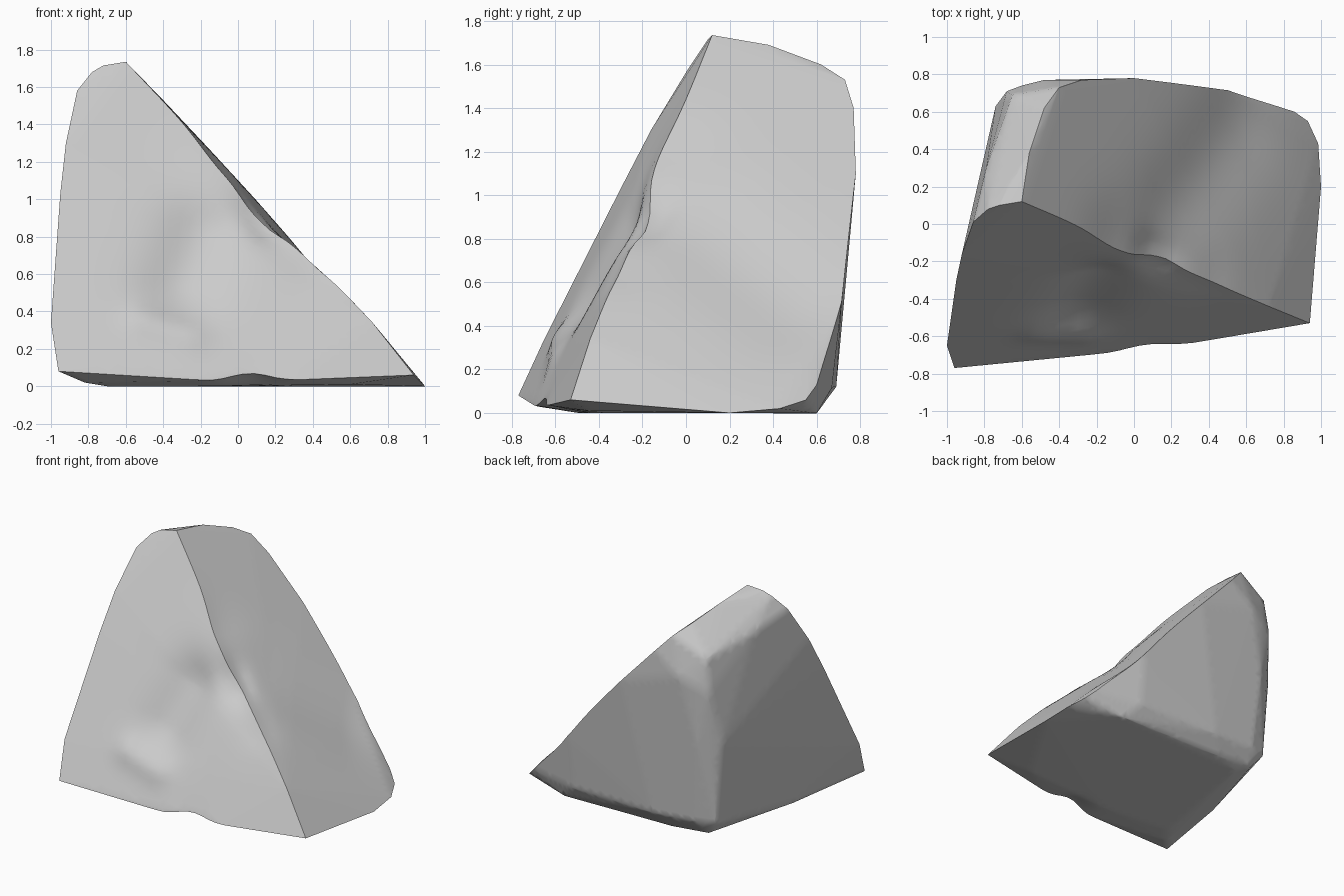
import bpy
import bmesh
import math
from mathutils import Vector
from mathutils.geometry import intersect_point_line

default_cube = bpy.data.objects.get("Cube")
if default_cube:
    bpy.data.objects.remove(default_cube, do_unlink=True)

# Curved left outline of the front face, from the foot up to the peak
front_left_edge = [(-.96, -.77, .08), (-1, -.65, .34), (-.965, -.45, .72), (-.95, -.3, 1.03),
                   (-.92, -.16, 1.3), (-.86, .01, 1.58), (-.78, .08, 1.68), (-.72, .1, 1.715),
                   (-.6, .12, 1.735)]
# Sharp ridge from the peak down to the pointed foot
ridge = [(.52, -.36, .52), (.72, -.44, .34), (.94, -.53, .06)]
# Crest behind the peak, running down the rear rim of the slope
rear_rim = [(-.56, .38, 1.69), (-.48, .62, 1.6), (-.4, .73, 1.53), (-.28, .77, 1.4),
            (0, .78, 1.1), (.28, .735, .79), (.52, .715, .53), (.68, .66, .34),
            (.86, .6, .13), (.93, .55, .06), (.985, .43, .02), (1, .2, 0)]
# Rounded corner between the back and the left flank
rear_corner = [(-.52, .53, 0), (-.61, .6, .04), (-.7, .52, .15), (-.69, .63, .14),
               (-.56, .67, .14), (-.77, .48, .75), (-.74, .63, .75), (-.6, .72, .75),
               (-.68, .71, 1.15), (-.6, .74, 1.2), (-.48, .77, 1.25),
               (-.65, .69, 1.4), (-.7, .53, 1.43), (-.79, .3, 1.5)]
# Underside rim
base = [(-.82, -.6, .02), (-.7, -.45, 0), (-.83, -.1, .06), (-.3, .6, .01), (-.2, .69, .12),
        (.6, .6, 0), (.5, .67, .12), (-.14, -.69, .03), (.32, -.635, .035),
        (.6, -.45, .01), (-.1, -.5, 0)]

bm = bmesh.new()
for point in front_left_edge + ridge + rear_rim + rear_corner + base:
    bm.verts.new(point)
hull = bmesh.ops.convex_hull(bm, input=bm.verts)
loose = {v for v in hull["geom_interior"] + hull["geom_unused"]
         if isinstance(v, bmesh.types.BMVert)}
bmesh.ops.delete(bm, geom=list(loose), context="VERTS")

# Refine the long facets so the dents have vertices to move
for length in (.5, .25, .14, .09, .07):
    long_edges = [e for e in bm.edges if e.calc_length() > length]
    bmesh.ops.subdivide_edges(bm, edges=long_edges, cuts=1)
    bmesh.ops.triangulate(bm, faces=bm.faces)


def dent(start, end, push, radius):
    """Move the surface near a line between two points with a soft falloff."""
    start, end, push = Vector(start), Vector(end), Vector(push)
    for vert in bm.verts:
        along = intersect_point_line(vert.co, start, end)[1]
        nearest = start.lerp(end, min(max(along, 0), 1))
        distance = (vert.co - nearest).length
        vert.co += push * math.exp(-(distance / radius) ** 2)


# Sagging ridge with a notch halfway down
dent((-.1, -.09, 1.19), (0, -.14, 1.08), (0, -.04, -.045), .22)
dent((.11, -.18, .95), (.15, -.2, .91), (0, .035, -.04), .13)
dent((.25, -.25, .8), (.38, -.3, .66), (0, .005, -.02), .15)
# Broad valley across the slope
dent((.25, .08, .83), (.55, .5, .5), (-.03, 0, -.03), .3)
# Hollow in the front, with a low knob below it
dent((-.3, -.44, .54), (-.2, -.3, .8), (0, .07, -.01), .2)
dent((-.26, -.57, .26), (-.5, -.58, .35), (0, -.025, .01), .1)
# Nick in the front lower edge
dent((.05, -.67, .03), (.08, -.66, .03), (0, .02, .035), .12)
bmesh.ops.recalc_face_normals(bm, faces=bm.faces)

mesh = bpy.data.meshes.new("rock")
bm.to_mesh(mesh)
bm.free()
rock = bpy.data.objects.new("rock", mesh)
bpy.context.collection.objects.link(rock)

# Plain grey stone
stone = bpy.data.materials.new("grey_stone")
stone.use_nodes = True
colour = (.6, .6, .6, 1)
stone.diffuse_color = colour
stone.node_tree.nodes["Principled BSDF"].inputs["Base Color"].default_value = colour
mesh.materials.append(stone)

bpy.ops.object.select_all(action="DESELECT")
rock.select_set(True)
bpy.context.view_layer.objects.active = rock
bpy.ops.object.shade_smooth_by_angle(angle=math.radians(50))
